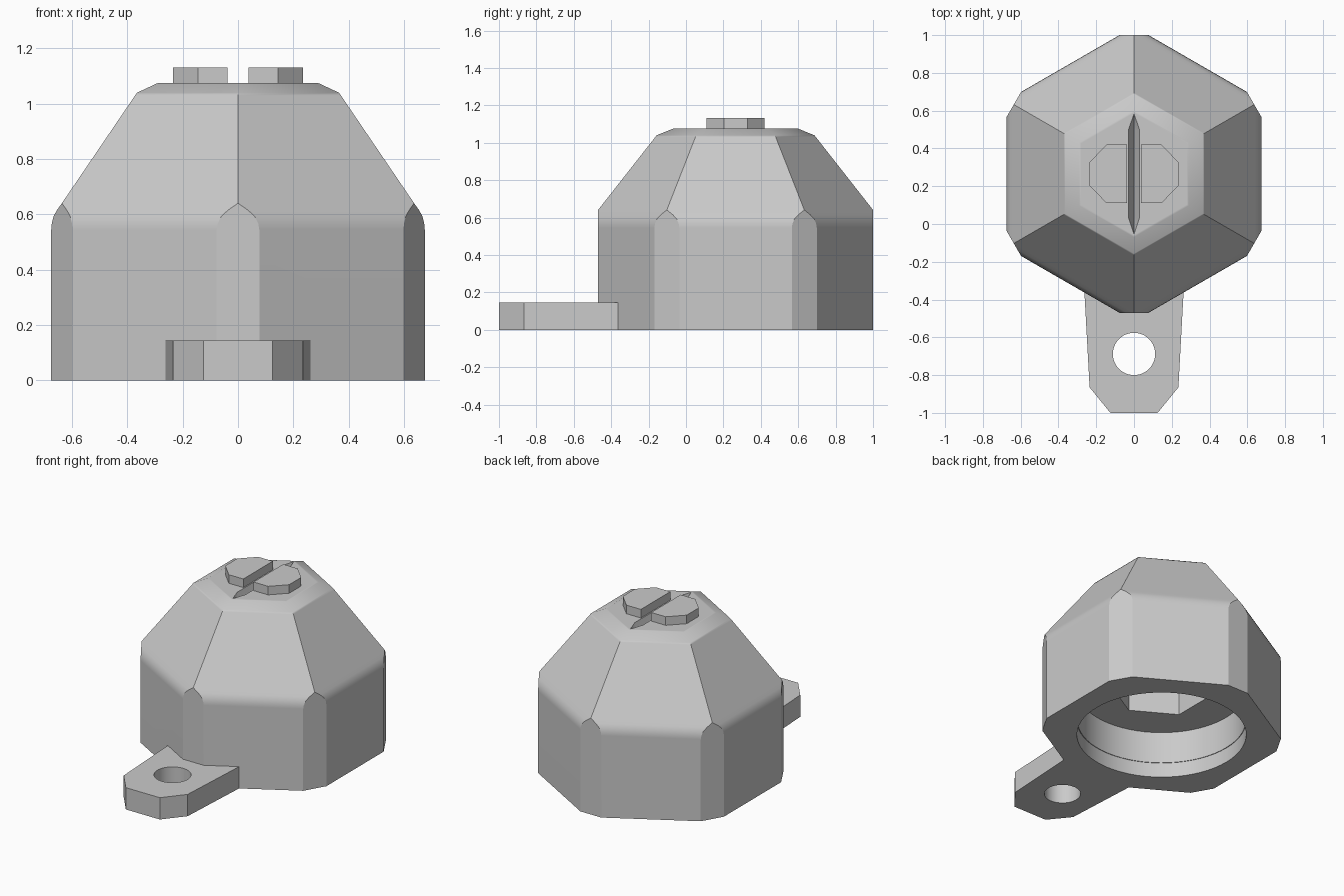
import bpy, bmesh, math

if "Cube" in bpy.data.objects:
    bpy.data.objects.remove(bpy.data.objects["Cube"], do_unlink=True)

CY = 0.265      # y of the hexagonal body's axis
APO = 0.675     # half width across the body's flats
TRIM = 0.735    # distance of the corner chamfers from the axis

grey = bpy.data.materials.new("plain grey")
grey.use_nodes = True
COLOUR = (0.59, 0.59, 0.59, 1)
grey.diffuse_color = COLOUR
grey.node_tree.nodes["Principled BSDF"].inputs["Base Color"].default_value = COLOUR


def add_object(name, bm):
    bmesh.ops.recalc_face_normals(bm, faces=bm.faces)
    mesh = bpy.data.meshes.new(name)
    bm.to_mesh(mesh)
    bm.free()
    mesh.materials.append(grey)
    obj = bpy.data.objects.new(name, mesh)
    bpy.context.collection.objects.link(obj)
    return obj


def loft(name, rings):
    """Closed solid through rings of equal point count."""
    bm = bmesh.new()
    loops = [[bm.verts.new(p) for p in ring] for ring in rings]
    n = len(loops[0])
    for a, b in zip(loops, loops[1:]):
        for i in range(n):
            j = (i + 1) % n
            bm.faces.new((a[i], a[j], b[j], b[i]))
    bm.faces.new(loops[0])
    bm.faces.new(loops[-1])
    return add_object(name, bm)


def prism(name, outline, z0, z1):
    return loft(name, [[(x, y, z) for x, y in outline] for z in (z0, z1)])


def polygon(radius, sides, y, start=math.pi / 2):
    return [(radius * math.cos(start + math.tau * i / sides),
             y + radius * math.sin(start + math.tau * i / sides)) for i in range(sides)]


def boolean(obj, tool, operation):
    """Apply a boolean and throw the tool away."""
    mod = obj.modifiers.new("cut", 'BOOLEAN')
    mod.operation, mod.object, mod.solver = operation, tool, 'EXACT'
    bpy.context.view_layer.objects.active = obj
    bpy.ops.object.modifier_apply(modifier=mod.name)
    bpy.data.objects.remove(tool, do_unlink=True)


# Body: hexagonal dome with a rounded shoulder and a softened crown
shoulder = [(APO, 0.545), (0.673, 0.568), (0.667, 0.592), (0.655, 0.615), (0.637, 0.64)]
crown = [(0.372, 1.03), (0.365, 1.04), (0.29, 1.075), (0.28, 1.075)]
body = loft("body", [[(x, y, z) for x, y in polygon(a / math.cos(math.pi / 6), 6, CY)]
                     for a, z in [(APO, 0)] + shoulder + crown])

# Chamfer the six upright corners
corner_planes = polygon(TRIM / math.cos(math.pi / 6), 6, CY, 0)
boolean(body, prism("corner_trim", corner_planes, -0.2, 1.3), 'INTERSECT')

# Lug: tapered tab at the front with a hole
half = [(0.125, -1), (0.235, -0.865), (0.262, -0.37), (0.262, -0.30)]
tab = half + [(-x, y) for x, y in reversed(half)]
boolean(body, prism("lug", tab, 0, 0.145), 'UNION')
boolean(body, prism("lug_hole", polygon(0.112, 48, -0.688), -0.1, 0.3), 'DIFFERENCE')

# Underside: round cavity with a fine ledge, and a hexagonal pocket above it
boolean(body, prism("cavity_mouth", polygon(0.523, 64, CY), -0.1, 0.10), 'DIFFERENCE')
boolean(body, prism("cavity", polygon(0.519, 64, CY), -0.1, 0.315), 'DIFFERENCE')
boolean(body, prism("hex_pocket", polygon(0.315, 6, CY), 0.2, 0.85), 'DIFFERENCE')

# Groove: narrow pointed slit across the crown
outline = [(0, -0.32), (0.03, -0.23), (0.03, 0.23), (0, 0.32), (-0.03, 0.23), (-0.03, -0.23)]
bm = bmesh.new()
for x, y in outline:
    for z in (1.075, 1.1):
        bm.verts.new((x, CY + y, z))
for y in (-0.23, 0.23):
    bm.verts.new((0, CY + y, 1.0))
bmesh.ops.convex_hull(bm, input=bm.verts)
boolean(body, add_object("groove", bm), 'DIFFERENCE')

# Smooth the rounded bends, with a crisp outline round each corner chamfer
body.select_set(True)
bpy.context.view_layer.objects.active = body
bpy.ops.object.shade_smooth_by_angle(angle=math.radians(35))
directions = polygon(1, 6, 0)


def on_chamfer(co):
    return abs(max(co.x * u + (co.y - CY) * v for u, v in directions) - TRIM) < 0.002


for edge in body.data.edges:
    ends = [body.data.vertices[i].co for i in edge.vertices]
    if all(on_chamfer(co) for co in ends) and abs(ends[0].z - ends[1].z) > 0.005:
        edge.use_edge_sharp = True
body.modifiers.new("flat walls", 'WEIGHTED_NORMAL').keep_sharp = True

# Knob halves: split octagon on the crown
for side, name in ((1, "left_knob"), (-1, "right_knob")):
    pts = [(0.038, -0.155), (0.145, -0.155), (0.235, -0.063),
           (0.235, 0.063), (0.145, 0.155), (0.038, 0.155)]
    prism(name, [(side * x, CY + y) for x, y in pts], 1.07, 1.132)
